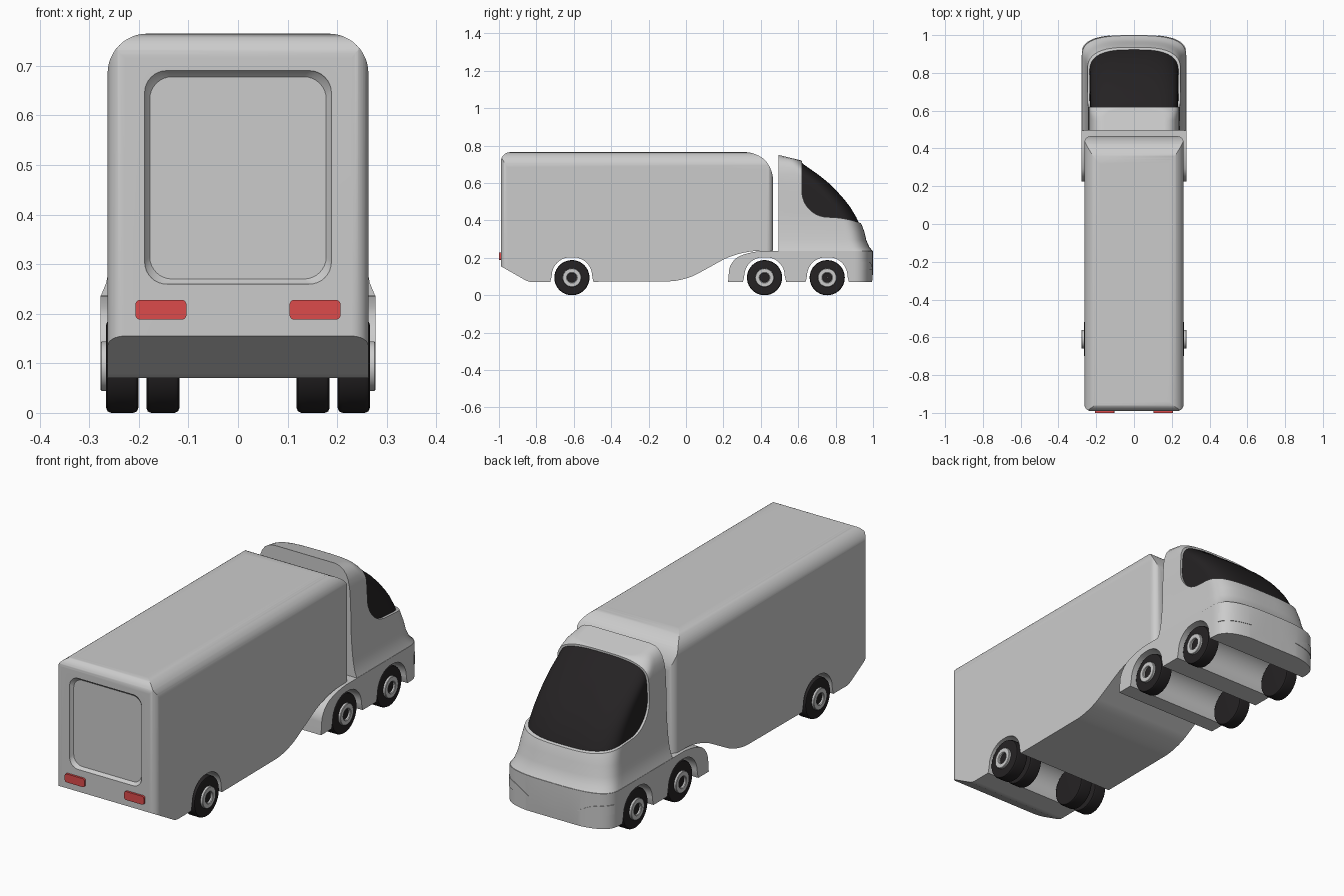
import bpy, bmesh
from math import sin, cos, pi
from mathutils import Vector

if "Cube" in bpy.data.objects:
    bpy.data.objects.remove(bpy.data.objects["Cube"])


def material(name, rgb):
    m = bpy.data.materials.new(name)
    m.diffuse_color = (*rgb, 1)
    m.use_nodes = True
    m.node_tree.nodes["Principled BSDF"].inputs["Base Color"].default_value = m.diffuse_color
    return m


BLACK = material("black", (0.018, 0.016, 0.017))
RED = material("red", (0.72, 0.07, 0.07))


def make(name, verts, faces, mat=None):
    bm = bmesh.new()
    vs = [bm.verts.new(v) for v in verts]
    for f in faces:
        bm.faces.new([vs[i] for i in f])
    bmesh.ops.remove_doubles(bm, verts=bm.verts, dist=1e-6)
    bmesh.ops.recalc_face_normals(bm, faces=bm.faces)
    me = bpy.data.meshes.new(name)
    bm.to_mesh(me)
    bm.free()
    ob = bpy.data.objects.new(name, me)
    bpy.context.collection.objects.link(ob)
    if mat:
        me.materials.append(mat)
    return ob


def skin(name, rings, mat=None):
    """Closed solid through a list of equal-length rings."""
    n = len(rings[0])
    faces = [list(range(n)), list(range((len(rings) - 1) * n, len(rings) * n))]
    for k in range(len(rings) - 1):
        for i in range(n):
            j = (i + 1) % n
            faces.append((k * n + i, k * n + j, k * n + n + j, k * n + n + i))
    return make(name, [p for r in rings for p in r], faces, mat)


def prism(name, pts, axis, lo, hi, mat=None):
    put = {'x': lambda p, d: (d, p[0], p[1]), 'y': lambda p, d: (p[0], d, p[1]),
           'z': lambda p, d: (p[0], p[1], d)}[axis]
    return skin(name, [[put(p, d) for p in pts] for d in (lo, hi)], mat)


def fillet(corners, steps=8):
    """Round each corner (a, b, r) of a polygon; r = 0 keeps it sharp."""
    out = []
    for i, (a, b, r) in enumerate(corners):
        p = Vector((a, b))
        if not r:
            out.append(p)
            continue
        q0, q1 = (Vector(corners[k][:2]) for k in (i - 1, (i + 1) % len(corners)))
        s, e = p + (q0 - p).normalized() * r, p + (q1 - p).normalized() * r
        c0, c1 = s.lerp(p, 0.5523), e.lerp(p, 0.5523)
        for k in range(steps + 1):
            t = k / steps
            u = 1 - t
            out.append(s * u**3 + c0 * 3 * u * u * t + c1 * 3 * u * t * t + e * t**3)
    return out


def rounded_rect(a0, b0, a1, b1, r):
    return fillet([(a0, b0, r), (a1, b0, r), (a1, b1, r), (a0, b1, r)])


def boolean(ob, cutter, op):
    m = ob.modifiers.new("cut", 'BOOLEAN')
    m.object, m.operation, m.solver = cutter, op, 'EXACT'
    bpy.context.view_layer.objects.active = ob
    bpy.ops.object.modifier_apply(modifier=m.name)
    bpy.data.objects.remove(cutter)


def arch(ob, y):
    """Wheel arch across the full width, flared at its foot."""
    pts = fillet([(y - 0.15, 0.0, 0), (y + 0.15, 0.0, 0), (y + 0.108, 0.085, 0.03),
                  (y + 0.108, 0.203, 0.1), (y - 0.108, 0.203, 0.1), (y - 0.108, 0.085, 0.03)], 12)
    boolean(ob, prism("cutter", pts, 'x', -0.4, 0.4), 'DIFFERENCE')


def plan(yf, w, yb, steps=40):
    """Top outline: straight sides and a rounded-off nose."""
    nose = min(0.12, (yf - yb) * 0.6)
    pts = [(w, yb)]
    for k in range(steps + 1):
        c, s = cos(pi * k / steps), sin(pi * k / steps)
        x = w * abs(c) ** (2 / 3) * (1 if c > 0 else -1)
        pts.append((x, yf - nose + nose * abs(s) ** (2 / 3)))
    return pts + [(-w, yb)]


# trailer: side outline, trimmed by end outline and top outline
side = [(-0.99, 0.155, 0), (-0.84, 0.07, 0.02), (-0.01, 0.075, 0.08), (0.28, 0.235, 0.1),
        (0.465, 0.238, 0), (0.465, 0.68, 0.06), (0.38, 0.765, 0.06), (-0.99, 0.765, 0.05)]
trailer = prism("trailer", fillet(side), 'x', -0.3, 0.3)
section = [(-0.263, 0, 0), (0.263, 0, 0), (0.263, 0.765, 0.08), (-0.263, 0.765, 0.08)]
boolean(trailer, prism("cutter", fillet(section, 12), 'y', -1.2, 1.2), 'INTERSECT')
boolean(trailer, prism("cutter", rounded_rect(-0.263, -0.99, 0.263, 0.465, 0.035), 'z', -0.1, 1),
        'INTERSECT')
arch(trailer, -0.61)

# recessed rear door with sloping frame
door = [[(p[0], y, p[1]) for p in rounded_rect(-x, z0, x, z1, 0.045)]
        for x, z0, z1, y in ((0.189, 0.259, 0.691, -0.992), (0.187, 0.261, 0.689, -0.985),
                             (0.178, 0.27, 0.678, -0.974))]
boolean(trailer, skin("cutter", door), 'DIFFERENCE')

# cab: rings of (back height, front height, front y, half width)
RINGS = [(0.230, 0.230, 1.000, 0.277), (0.240, 0.238, 0.997, 0.275), (0.262, 0.258, 0.980, 0.266),
         (0.30, 0.295, 0.964, 0.258), (0.35, 0.342, 0.953, 0.252), (0.40, 0.38, 0.938, 0.248),
         (0.44, 0.42, 0.920, 0.246), (0.49, 0.47, 0.890, 0.245), (0.53, 0.515, 0.855, 0.244),
         (0.57, 0.56, 0.815, 0.243), (0.61, 0.605, 0.768, 0.241), (0.65, 0.645, 0.718, 0.238),
         (0.685, 0.68, 0.668, 0.231), (0.712, 0.70, 0.640, 0.220), (0.732, 0.712, 0.628, 0.205),
         (0.744, 0.718, 0.620, 0.186), (0.750, 0.722, 0.612, 0.16)]


def cab_solid(name, inset, mat=None):
    yb = 0.495 + inset
    rings = []
    for zb, zf, yf, w in RINGS:
        f = yf - inset
        rings.append([(x, y, zb + (zf - zb) * (y - yb) / (f - yb))
                      for x, y in plan(f, w - inset, yb)])
    return skin(name, rings, mat)


def window_block():
    pts = fillet([(0.62, 0.9, 0), (0.62, 0.425, 0.13), (0.86, 0.412, 0.06),
                  (0.935, 0.385, 0.02), (1.1, 0.35, 0), (1.1, 0.9, 0)], 12)
    return prism("cutter", pts, 'x', -0.4, 0.4)


cab = cab_solid("cab", 0)
boolean(cab, window_block(), 'DIFFERENCE')
windscreen = cab_solid("windscreen", 0.011, BLACK)
boolean(windscreen, window_block(), 'INTERSECT')

# lower cab body with fenders and bumper
low = [(0.225, 0.07, 0), (0.995, 0.07, 0), (1.01, 0.237, 0), (0.36, 0.237, 0.06), (0.235, 0.19, 0.06)]
chassis = prism("lower_body", fillet(low), 'x', -0.3, 0.3)
boolean(chassis, prism("cutter", plan(1.0, 0.277, 0.1), 'z', 0, 0.5), 'INTERSECT')
for y in (0.42, 0.755):
    arch(chassis, y)

parts = [trailer, cab, windscreen, chassis]

# headlights wrapped around the bumper corners, and tail lights
for s, tag in ((-1, "left"), (1, "right")):
    shape = fillet([(s * 0.125, 0.14, 0.006), (s * 0.3, 0.135, 0), (s * 0.3, 0.182, 0),
                    (s * 0.2, 0.178, 0.03)])
    lamp = prism("headlight_" + tag, shape, 'y', 0.925, 1.1)
    boolean(lamp, prism("cutter", plan(1.002, 0.28, 0.1), 'z', 0, 0.5), 'INTERSECT')
    x0, x1 = sorted((s * 0.104, s * 0.207))
    tail = prism("tail_light_" + tag, rounded_rect(x0, 0.188, x1, 0.228, 0.01), 'y', -1.0, -0.975, RED)
    parts += [lamp, tail]


def lathe(name, profile, s, y, mat=None, n=40):
    """Spin a closed (x, radius) outline about a wheel axle."""
    k = len(profile)
    verts, faces = [], []
    for i in range(n):
        a = 2 * pi * i / n
        verts += [(s * x, y + r * cos(a), 0.094 + r * sin(a)) for x, r in profile]
        for j in range(k):
            j2, i2 = (j + 1) % k, (i + 1) % n
            faces.append((i * k + j, i * k + j2, i2 * k + j2, i2 * k + j))
    ob = make(name, verts, faces, mat)
    parts.append(ob)


def tyre(name, x0, x1, s, y):
    e = 0.01
    prof = [(x0, 0.0005), (x0, 0.094 - e), (x0 + 0.003, 0.091), (x0 + e, 0.094),
            (x1 - e, 0.094), (x1 - 0.003, 0.091), (x1, 0.094 - e), (x1, 0.0005)]
    lathe(name, prof, s, y, BLACK)


# wheels: single on the cab, twin on the trailer
RIM = [(0.255, 0.05), (0.275, 0.05), (0.277, 0.048), (0.277, 0.029), (0.274, 0.026), (0.255, 0.026)]
for s in (-1, 1):
    for y, tag in ((-0.61, "trailer"), (0.42, "rear_cab"), (0.755, "front_cab")):
        tyre(tag + "_tyre", 0.201, 0.266, s, y)
        lathe(tag + "_rim", RIM, s, y)
    tyre("trailer_inner_tyre", 0.118, 0.185, s, -0.61)

# smooth shading with sharp edges kept
for ob in parts:
    bpy.ops.object.select_all(action='DESELECT')
    ob.select_set(True)
    bpy.context.view_layer.objects.active = ob
    bpy.ops.object.shade_smooth_by_angle(angle=0.55)
    wn = ob.modifiers.new("even_shading", 'WEIGHTED_NORMAL')
    wn.keep_sharp = True
